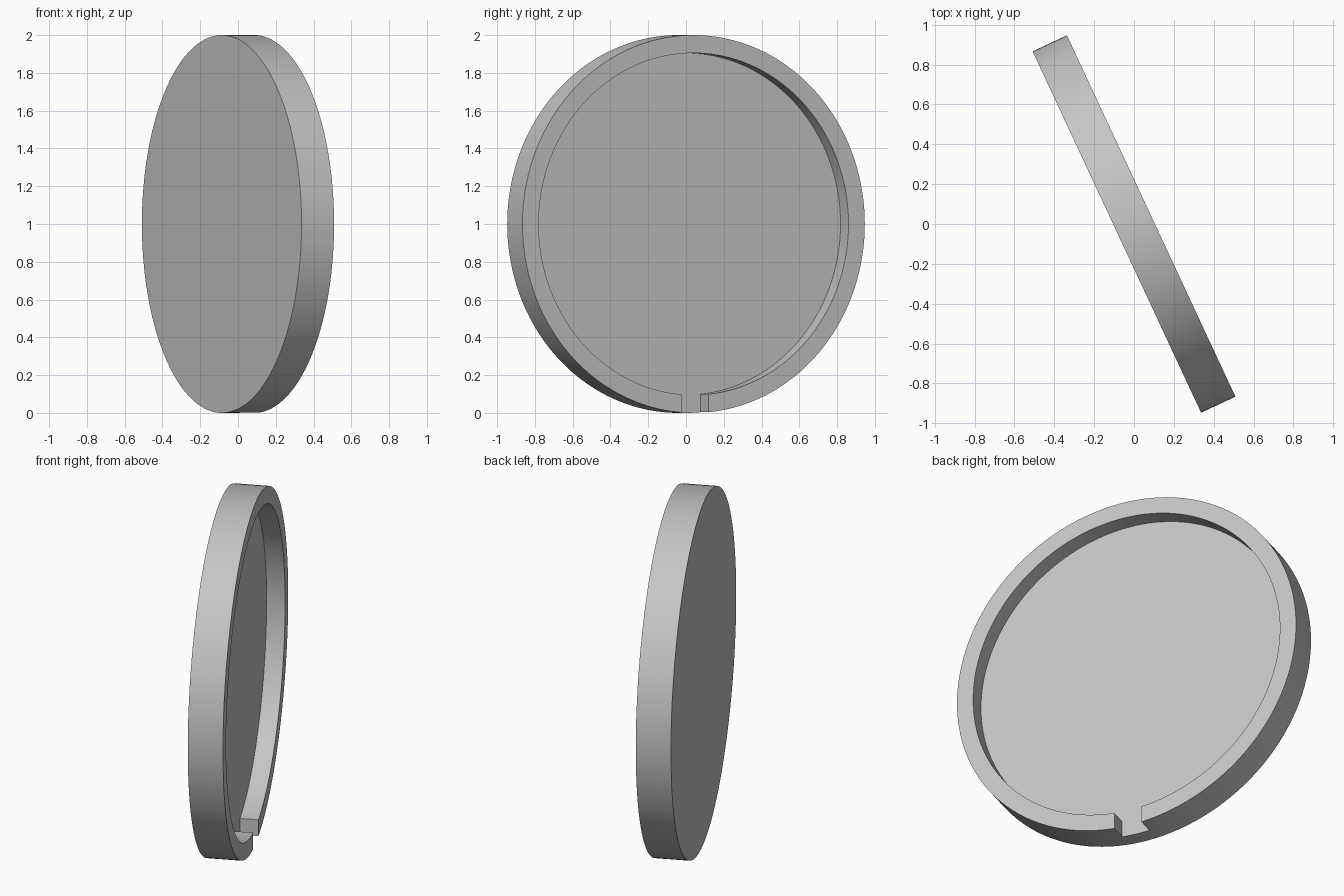
import bpy
from math import radians
from mathutils import Matrix

RADIUS, THICK = 1.0, 0.19
INNER, DEPTH = 0.905, 0.1
FRONT = THICK / 2

cube = bpy.data.objects.get("Cube")
if cube:
    bpy.data.objects.remove(cube, do_unlink=True)

grey = bpy.data.materials.new("plain grey")
grey.use_nodes = True
colour = (0.56, 0.56, 0.56, 1)
grey.diffuse_color = colour
grey.node_tree.nodes["Principled BSDF"].inputs["Base Color"].default_value = colour


def disc(name, radius, x0, x1):
    """Round disc whose axis runs along x, centred at the origin."""
    bpy.ops.mesh.primitive_cylinder_add(vertices=160, radius=radius, depth=x1 - x0)
    ob = bpy.context.object
    ob.name = name
    ob.data.transform(Matrix.Translation(((x0 + x1) / 2, 0, 0))
                      @ Matrix.Rotation(radians(90), 4, "Y"))
    return ob


def block(name, size, centre):
    bpy.ops.mesh.primitive_cube_add(size=1)
    ob = bpy.context.object
    ob.name = name
    ob.data.transform(Matrix.Translation(centre) @ Matrix.Diagonal((*size, 1)))
    return ob


# Round lid
lid = disc("round_lid", RADIUS, -FRONT, FRONT)
lid.data.materials.append(grey)

# Cutter: shallow round recess with a slot through the bottom of the rim
floor = FRONT - DEPTH
cutter = disc("recess_cutter", INNER, floor, FRONT + 0.1)
slot = block("slot_cutter", (DEPTH + 0.1, 0.16, 0.4),
             ((floor + FRONT + 0.1) / 2, 0.008, -1.0))


def boolean(target, tool, operation):
    mod = target.modifiers.new("cut", "BOOLEAN")
    mod.operation, mod.object, mod.solver = operation, tool, "EXACT"
    bpy.context.view_layer.objects.active = target
    bpy.ops.object.modifier_apply(modifier=mod.name)
    bpy.data.objects.remove(tool, do_unlink=True)


boolean(cutter, slot, "UNION")
boolean(lid, cutter, "DIFFERENCE")

# Smooth round walls, crisp rim edges
bpy.ops.object.select_all(action="DESELECT")
lid.select_set(True)
bpy.context.view_layer.objects.active = lid
bpy.ops.object.shade_smooth_by_angle(angle=radians(30))

# Stand the lid on its edge, turned about the vertical
lid.rotation_euler.z = radians(25)
lid.location.z = RADIUS
